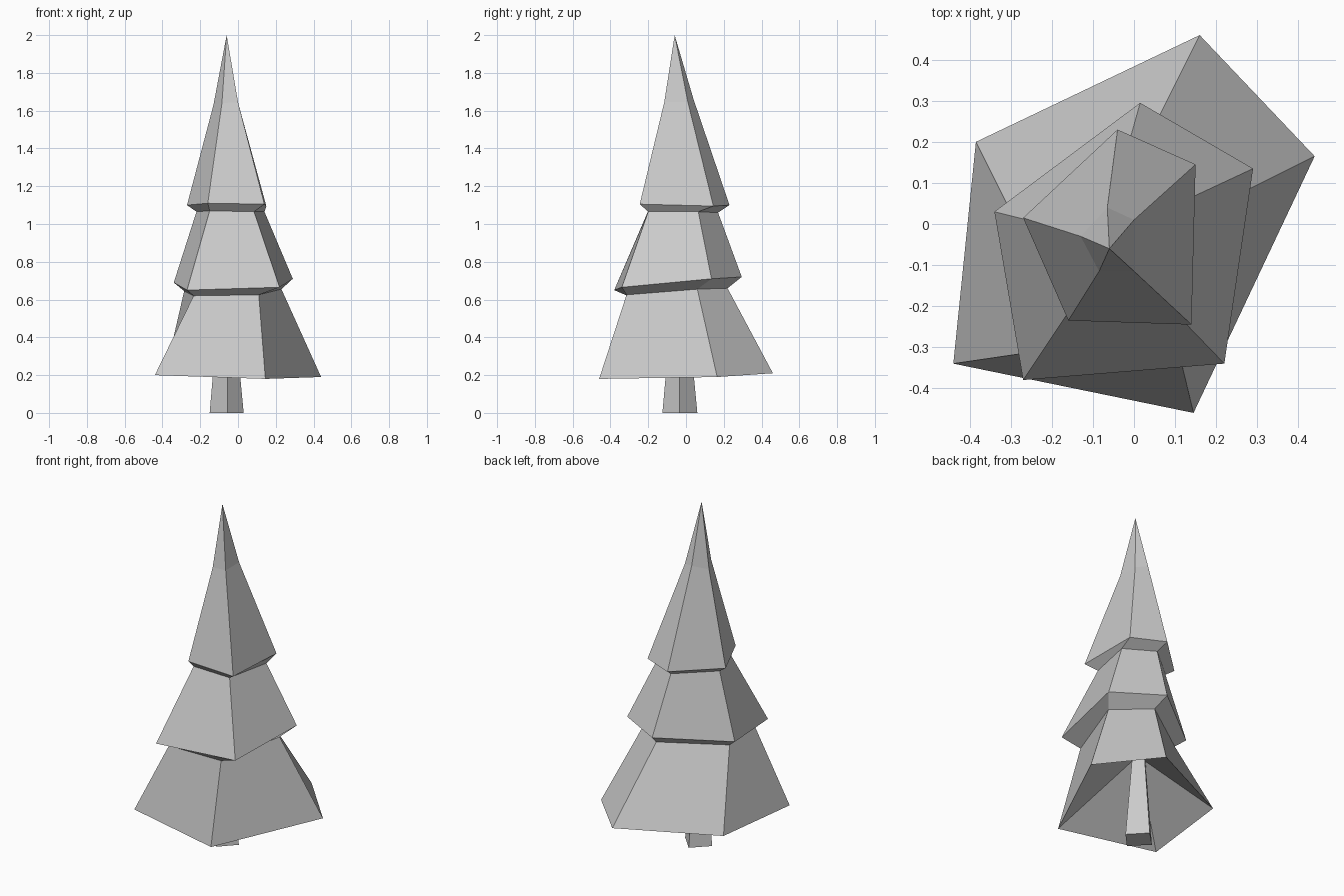
import bpy

# Remove the default cube only
cube = bpy.data.objects.get("Cube")
if cube:
    bpy.data.objects.remove(cube, do_unlink=True)


def make_material(name, colour):
    material = bpy.data.materials.new(name)
    material.use_nodes = True
    material.diffuse_color = colour
    material.node_tree.nodes["Principled BSDF"].inputs["Base Color"].default_value = colour
    return material


def loft(name, rings, material, cap_bottom=False):
    """Bridge counterclockwise rings from bottom to top; a one-point ring makes a tip."""
    verts, faces, starts = [], [], []
    for ring in rings:
        starts.append(len(verts))
        verts.extend(ring)
    for level in range(len(rings) - 1):
        low, high = rings[level], rings[level + 1]
        sides = max(len(low), len(high))
        for side in range(sides):
            following = (side + 1) % sides
            corners = [
                starts[level] + side % len(low),
                starts[level] + following % len(low),
                starts[level + 1] + following % len(high),
                starts[level + 1] + side % len(high),
            ]
            faces.append(list(dict.fromkeys(corners)))
    if cap_bottom:
        faces.append(list(reversed(range(len(rings[0])))))
    mesh = bpy.data.meshes.new(name)
    mesh.from_pydata(verts, [], faces)
    mesh.materials.append(material)
    mesh.update()
    tree_part = bpy.data.objects.new(name, mesh)
    bpy.context.collection.objects.link(tree_part)
    return tree_part


def shrink(ring, centre, factor, height):
    """Copy a ring, scaled about a centre and moved to a new height."""
    cx, cy = centre
    return [(cx + (x - cx) * factor, cy + (y - cy) * factor, height) for x, y, z in ring]


grey = make_material("plain grey", (0.6, 0.6, 0.6, 1))

# Five-sided cross-sections of the leaning tree, corner order shared by all
lower_hem = [(-.44, -.34, .2), (.145, -.46, .18), (.44, .165, .19), (.16, .46, .21), (-.385, .2, .21)]
lower_neck = [(-.235, -.31, .62), (.11, -.315, .625), (.23, .06, .655), (.04, .22, .66), (-.285, 0, .645)]
middle_hem = [(-.27, -.38, .65), (.22, -.34, .665), (.29, .135, .71), (.015, .295, .72), (-.34, .03, .69)]
middle_neck = [(-.15, -.2, 1.07), (.085, -.2, 1.065), (.14, .065, 1.065), (-.02, .17, 1.06), (-.22, 0, 1.065)]
upper_hem = [(-.16, -.235, 1.11), (.14, -.245, 1.105), (.15, .145, 1.095), (-.04, .23, 1.1), (-.27, .015, 1.1)]
spire = [(-.085, -.115, 1.64), (0, -.115, 1.645), (0, .01, 1.645), (-.065, .04, 1.66), (-.13, -.03, 1.63)]
hollow = [(-.06, -.04, .52)]
tip = [(-.06, -.06, 2)]

# Foliage tiers
loft("lower_foliage", [hollow, lower_hem, lower_neck], grey)
loft("middle_foliage", [lower_neck, middle_hem, middle_neck], grey)
loft("upper_foliage", [middle_neck, upper_hem, spire, tip], grey)

# Four-sided tapering trunk
foot = [(-.055, -.125, 0), (.03, -.035, 0), (-.06, .06, 0), (-.15, -.03, 0)]
loft("trunk", [foot, shrink(foot, (-.065, -.035), .5, .5)], grey, cap_bottom=True)
